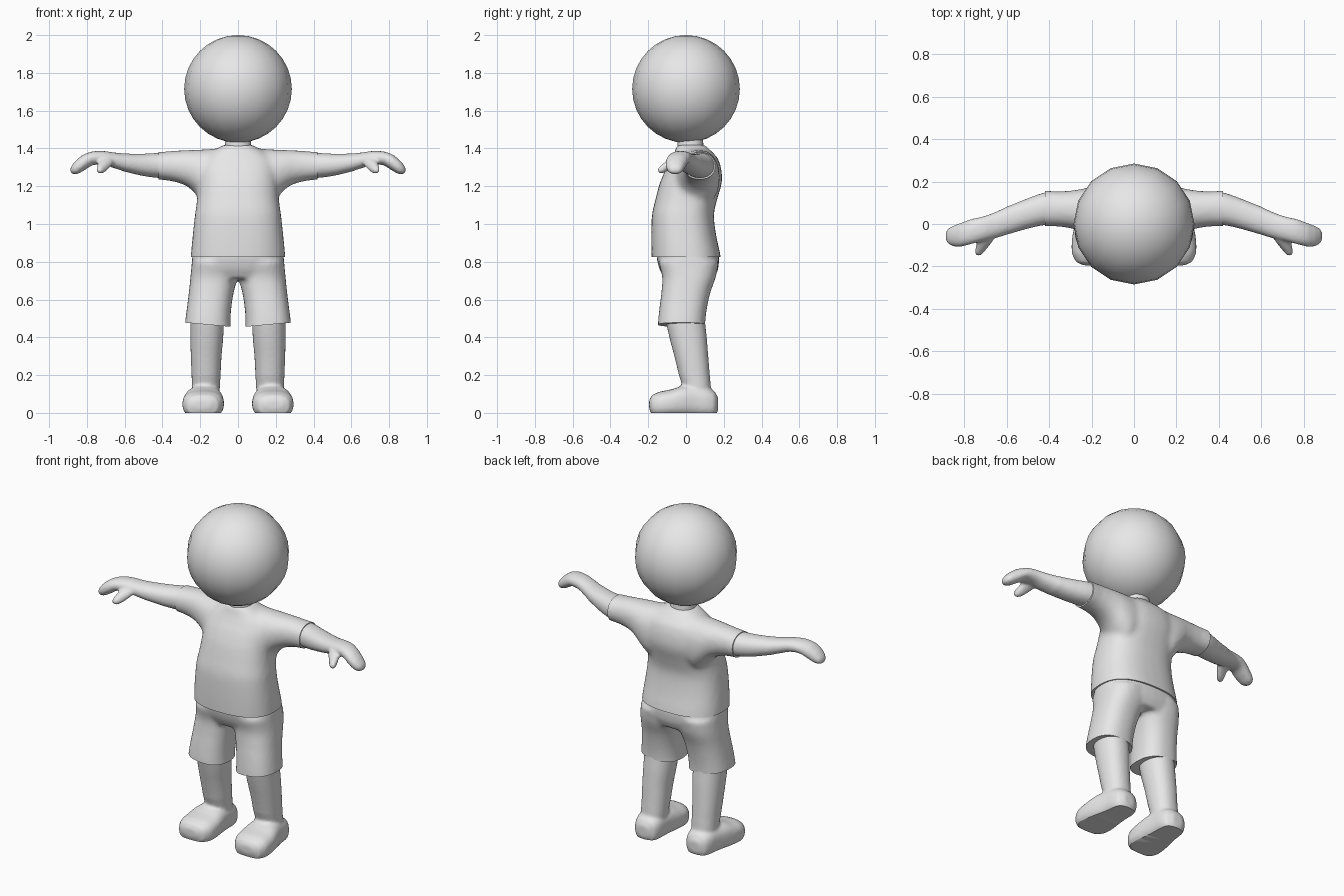
import bpy, bmesh, math
from mathutils import Vector

if "Cube" in bpy.data.objects:
    bpy.data.objects.remove(bpy.data.objects["Cube"])

grey = bpy.data.materials.new("plain grey")
grey.diffuse_color = (0.8, 0.8, 0.8, 1)
grey.use_nodes = True
grey.node_tree.nodes["Principled BSDF"].inputs["Base Color"].default_value = grey.diffuse_color


def spline(a, b, c, d, t):
    return 0.5 * (2 * b + (c - a) * t + (2 * a - 5 * b + 4 * c - d) * t * t
                  + (3 * b - a - 3 * c + d) * t ** 3)


def loft(bm, axis, rings, side=1, power=2.2, steps=4, n=32):
    """Closed tube; each ring is (position, min u, max u, min v, max v) across the axis."""
    u, v = [i for i in range(3) if i != axis]
    last = len(rings) - 1
    fine = []
    for i in range(last):
        q = [rings[max(0, min(last, i + k))] for k in (-1, 0, 1, 2)]
        for s in range(steps):
            t = s / steps
            ring = [spline(*w, t) for w in zip(*q)]
            ring[0] = rings[i][0] + (rings[i + 1][0] - rings[i][0]) * t
            fine.append(ring)
    fine.append(rings[-1])
    loops = []
    for p, u0, u1, v0, v1 in fine:
        loop = []
        for k in range(n):
            a = 2 * math.pi * k / n
            c, s = math.cos(a), math.sin(a)
            co = [0, 0, 0]
            co[axis] = p
            co[u] = (u0 + u1) / 2 + (u1 - u0) / 2 * math.copysign(abs(c) ** (2 / power), c)
            co[v] = (v0 + v1) / 2 + (v1 - v0) / 2 * math.copysign(abs(s) ** (2 / power), s)
            co[0] *= side
            loop.append(bm.verts.new(co))
        loops.append(loop)
    for a, b in zip(loops, loops[1:]):
        for k in range(n):
            j = (k + 1) % n
            bm.faces.new((a[k], a[j], b[j], b[k]))
    bm.faces.new(loops[0])
    bm.faces.new(loops[-1])


def finish(name, bm, voxel=0, smooth=4, cuts=()):
    """Fuse the lofts into one skin, trim it at the cutting planes and shade it."""
    bmesh.ops.recalc_face_normals(bm, faces=bm.faces)
    me = bpy.data.meshes.new(name)
    bm.to_mesh(me)
    bm.free()
    ob = bpy.data.objects.new(name, me)
    bpy.context.collection.objects.link(ob)
    if voxel:
        fuse = ob.modifiers.new("fuse", 'REMESH')
        fuse.mode = 'VOXEL'
        fuse.voxel_size = voxel
        relax = ob.modifiers.new("relax", 'SMOOTH')
        relax.factor = 0.5
        relax.iterations = smooth
        dg = bpy.context.evaluated_depsgraph_get()
        ob.data = bpy.data.meshes.new_from_object(ob.evaluated_get(dg))
        ob.modifiers.clear()
        bm = bmesh.new()
        bm.from_mesh(ob.data)
        for co, normal, region in cuts:
            faces = [f for f in bm.faces if region(f.calc_center_median())]
            geom = set(faces)
            for f in faces:
                geom.update(f.edges)
                geom.update(f.verts)
            bmesh.ops.bisect_plane(bm, geom=list(geom), plane_co=Vector(co),
                                   plane_no=Vector(normal), clear_outer=True)
            rim = [e for e in bm.edges if e.is_boundary]
            bmesh.ops.holes_fill(bm, edges=rim, sides=0)
        bmesh.ops.recalc_face_normals(bm, faces=bm.faces)
        bm.to_mesh(ob.data)
        bm.free()
    ob.data.materials.clear()
    ob.data.materials.append(grey)
    bpy.ops.object.select_all(action='DESELECT')
    ob.select_set(True)
    bpy.context.view_layer.objects.active = ob
    bpy.ops.object.shade_smooth_by_angle(angle=math.radians(45))
    return ob


# Head
bm = bmesh.new()
bmesh.ops.create_uvsphere(bm, u_segments=16, v_segments=16, radius=0.285)
bmesh.ops.translate(bm, verts=bm.verts, vec=(0, 0, 1.715))
finish("head", bm)

# Neck
bm = bmesh.new()
loft(bm, 2, [(1.36, -.08, .08, -.05, .10), (1.42, -.07, .07, -.045, .092),
             (1.52, -.068, .068, -.045, .085)])
finish("neck", bm)

# Shirt: torso and two sleeves, trimmed at the hems
bm = bmesh.new()
torso = [(.77, .252, -.18, .19), (.83, .25, -.183, .183), (.94, .24, -.184, .16),
         (1.05, .228, -.18, .148), (1.13, .217, -.162, .165), (1.22, .212, -.138, .19),
         (1.29, .21, -.108, .187), (1.35, .19, -.075, .168), (1.39, .13, -.057, .13),
         (1.42, .078, -.05, .10)]
loft(bm, 2, [(z, -w, w, a, b) for z, w, a, b in torso], power=2.5)
for s in (1, -1):
    loft(bm, 0, [(.05, -.05, .17, 1.12, 1.405), (.15, -.06, .178, 1.09, 1.397),
                 (.20, -.05, .175, 1.13, 1.394), (.25, -.035, .165, 1.185, 1.392),
                 (.30, -.02, .157, 1.213, 1.39), (.36, -.012, .154, 1.228, 1.386),
                 (.42, -.012, .157, 1.235, 1.381), (.48, -.012, .157, 1.24, 1.38)], side=s)
everywhere = lambda c: True
finish("shirt", bm, 0.014, 8, [((0, 0, .825), (0, 0, -1), everywhere),
                               ((.42, 0, 0), (1, 0, 0), everywhere),
                               ((-.42, 0, 0), (-1, 0, 0), everywhere)])

# Shorts: hips and two legs, with hems rising outwards
bm = bmesh.new()
loft(bm, 2, [(.71, -.235, .235, -.115, .15), (.76, -.245, .245, -.14, .17),
             (.82, -.243, .243, -.155, .175), (.87, -.235, .235, -.155, .168)], power=2.5)
for s in (1, -1):
    loft(bm, 2, [(.40, .037, .285, -.15, .10), (.48, .04, .28, -.148, .102),
                 (.56, .035, .27, -.14, .112), (.64, .022, .26, -.13, .13),
                 (.72, .00, .252, -.126, .158), (.80, -.02, .245, -.145, .172)],
         side=s, power=2.4)
finish("shorts", bm, 0.012, 6,
       [((s * .16, 0, .467), (s * .09, 0, -1), lambda c, s=s: c.x * s > 0 and c.z < .58)
        for s in (1, -1)])

for s, label in ((1, "left"), (-1, "right")):
    # Arm with mitten hand and thumb
    bm = bmesh.new()
    loft(bm, 0, [(.38, -.002, .155, 1.24, 1.376), (.42, -.005, .148, 1.244, 1.376),
                 (.50, -.022, .121, 1.254, 1.372), (.60, -.05, .082, 1.277, 1.373),
                 (.66, -.068, .054, 1.297, 1.379), (.71, -.08, .036, 1.312, 1.386),
                 (.77, -.095, .022, 1.311, 1.384), (.82, -.107, .004, 1.281, 1.367),
                 (.855, -.104, -.01, 1.264, 1.34), (.877, -.092, -.022, 1.266, 1.315),
                 (.887, -.075, -.038, 1.273, 1.298)], side=s)
    loft(bm, 1, [(-.149, .723, .741, 1.277, 1.294), (-.139, .712, .75, 1.268, 1.305),
                 (-.115, .692, .747, 1.272, 1.325), (-.08, .665, .74, 1.295, 1.35),
                 (-.04, .65, .73, 1.32, 1.365)], side=s)
    finish(label + "_arm", bm, 0.008, 4)

    # Lower leg and shoe, with a flat sole
    bm = bmesh.new()
    loft(bm, 2, [(.05, .10, .245, -.02, .135), (.13, .096, .244, -.018, .132),
                 (.20, .092, .246, -.038, .126), (.30, .087, .25, -.062, .118),
                 (.40, .078, .252, -.088, .11), (.50, .075, .252, -.108, .10)], side=s)
    loft(bm, 1, [(-.195, .14, .24, .02, .07), (-.18, .105, .272, -.015, .094),
                 (-.14, .08, .292, -.025, .112), (-.08, .074, .293, -.025, .124),
                 (-.02, .08, .283, -.025, .142), (.05, .088, .265, -.025, .145),
                 (.11, .092, .255, -.025, .135), (.15, .106, .24, -.02, .115),
                 (.17, .14, .21, .01, .085)], side=s, power=2.6)
    finish(label + "_leg", bm, 0.009, 5,
           [((0, 0, 0), (0, 0, -1), lambda c: c.z < .05)])
